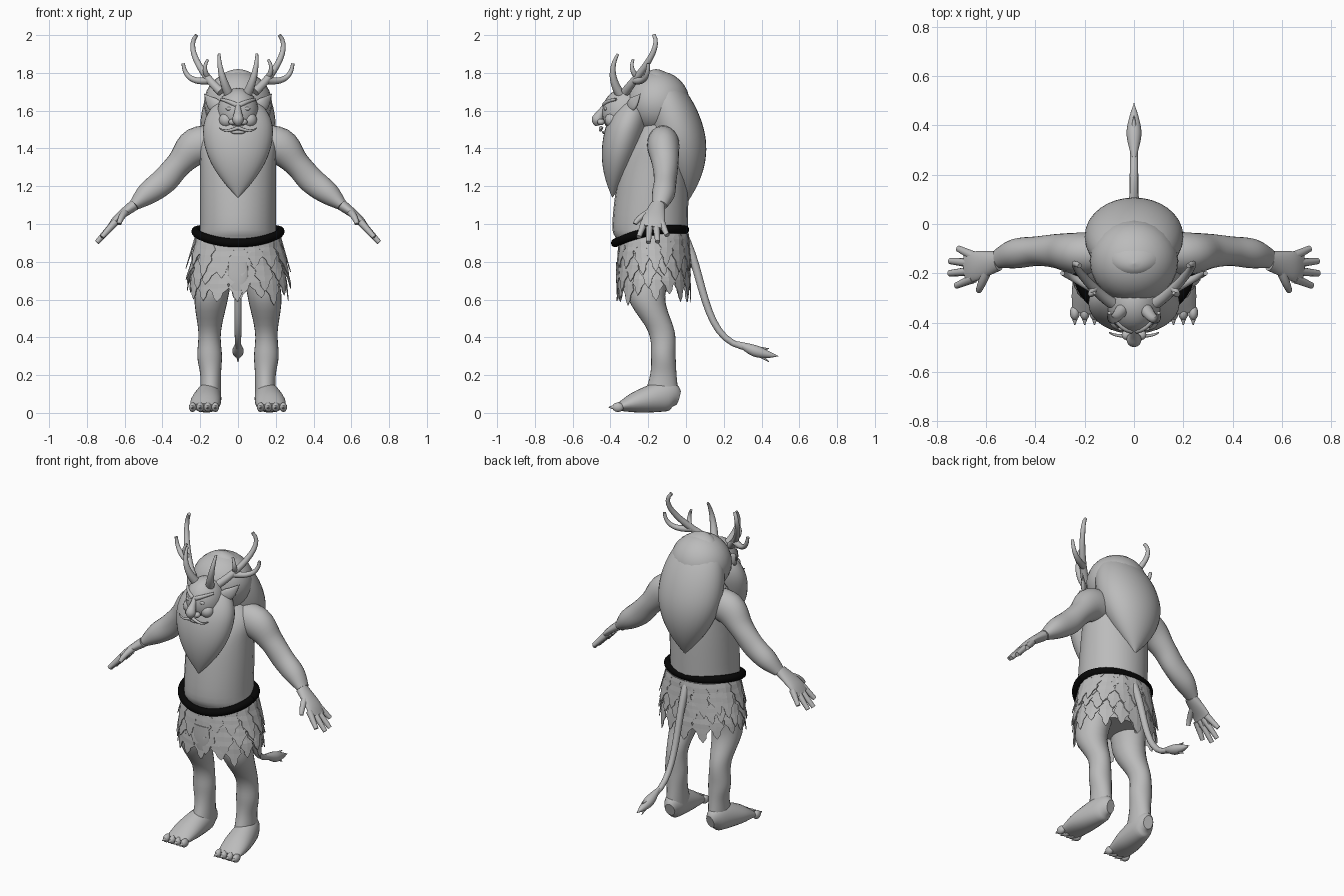
import bpy, bmesh, math, random
from mathutils import Vector, Matrix

random.seed(4)
if "Cube" in bpy.data.objects:
    bpy.data.objects.remove(bpy.data.objects["Cube"], do_unlink=True)


def material(name, value):
    mat = bpy.data.materials.new(name)
    mat.use_nodes = True
    colour = (value, value, value, 1)
    mat.diffuse_color = colour
    mat.node_tree.nodes["Principled BSDF"].inputs["Base Color"].default_value = colour
    return mat


GREY = material("stone grey", .5)
BLACK = material("rope black", .002)
X, Y, Z = Matrix.Identity(3)


def finish(name, bm, mat=GREY, mirror=False, smooth=True):
    bmesh.ops.recalc_face_normals(bm, faces=bm.faces)
    for face in bm.faces:
        face.smooth = smooth and len(face.verts) < 5
    mesh = bpy.data.meshes.new(name)
    bm.to_mesh(mesh)
    bm.free()
    mesh.materials.append(mat)
    obj = bpy.data.objects.new(name, mesh)
    bpy.context.scene.collection.objects.link(obj)
    if mirror:
        obj.modifiers.new("mirror", "MIRROR").use_mirror_merge = False
    return obj


def skin(name, rows, ref=None, mirror=False, mat=GREY, sides=24):
    """Join elliptical rings (x, y, z, width, depth); level rings unless ref is given."""
    bm = bmesh.new()
    centres = [Vector(row[:3]) for row in rows]
    rings = []
    for i, (centre, row) in enumerate(zip(centres, rows)):
        u, v = X, Y
        if ref is not None:
            ahead = centres[min(i + 1, len(rows) - 1)]
            along = (ahead - centres[max(i - 1, 0)]).normalized()
            u = (ref - along * ref.dot(along)).normalized()
            v = along.cross(u)
        width, depth = (max(radius, .001) for radius in row[3:])
        angles = [math.tau * k / sides for k in range(sides)]
        rings.append([bm.verts.new(centre + u * width * math.cos(a) + v * depth * math.sin(a))
                      for a in angles])
    for low, high in zip(rings, rings[1:]):
        for k in range(sides):
            bm.faces.new((low[k - 1], low[k], high[k], high[k - 1]))
    bm.faces.new(rings[0])
    bm.faces.new(rings[-1])
    return finish(name, bm, mat, mirror)


def loft(name, rows, ref=None, mirror=False):
    """Skin a smooth spline through a few rings."""
    rows = [Vector(row) for row in rows]
    padded = [rows[0]] + rows + [rows[-1]]
    steps = 5
    path = []
    for before, start, end, after in zip(padded, padded[1:], padded[2:], padded[3:]):
        for k in range(steps):
            t = k / steps
            ease = t * (1 - t) / 2
            straight = start.lerp(end, t * t * (3 - 2 * t))
            path.append(straight + (end - before) * ease * (1 - t) - (after - start) * ease * t)
    skin(name, path + [rows[-1]], ref, mirror)


def bezier(points, t):
    while len(points) > 1:
        points = [a.lerp(b, t) for a, b in zip(points, points[1:])]
    return points[0]


def tube(name, points, thick, thin, ref=X, mirror=False):
    """Tapered round tube along a Bezier curve."""
    points = [Vector(p) for p in points]
    rows = []
    for k in range(13):
        t = k / 12
        radius = thick + (thin - thick) * t
        rows.append((*bezier(points, t), radius, radius))
    skin(name, rows, ref, mirror, sides=12)


def teardrop(name, points, width, depth, peak):
    """Hair mass: round at the top, pointed at the bottom, widest at peak."""
    points = [Vector(p) for p in points]
    rows = []
    for k in range(33):
        t = (k / 32) ** 1.5
        s = t / peak - 1
        fullness = math.sqrt(1 - s * s) if s < 0 else 1 - ((t - peak) / (1 - peak)) ** 2
        rows.append((*bezier(points, t), width * fullness, depth * fullness))
    skin(name, rows, sides=32)


def ball(name, centre, size, mirror=False):
    bm = bmesh.new()
    place = Matrix.Translation(centre) @ Matrix.Diagonal((*size, 1))
    bmesh.ops.create_uvsphere(bm, u_segments=24, v_segments=16, radius=1, matrix=place)
    finish(name, bm, mirror=mirror)


# Body
loft("torso", [(0, -.17, .7, .15, .12), (0, -.18, .9, .2, .18), (0, -.19, 1, .2, .2),
               (0, -.17, 1.3, .2, .18), (0, -.15, 1.45, .2, .13), (0, -.15, 1.55, .1, .08)])

# Arms and hands
loft("arms", [(.1, -.12, 1.43, .08, .09), (.22, -.12, 1.41, .085, .1), (.31, -.11, 1.32, .07, .07),
              (.39, -.11, 1.23, .06, .07), (.48, -.12, 1.16, .06, .06),
              (.55, -.14, 1.1, .04, .03)], Y, True)
loft("palms", [(.55, -.15, 1.1, .04, .03), (.64, -.17, 1.03, .06, .02),
               (.68, -.18, .98, .06, .015)], Y, True)
for i, label in enumerate(("little", "ring", "middle", "index")):
    reach = .75 - .015 * (i - 1.6) ** 2
    tip = (reach, -.1 - .05 * i, 1.68 - 1.04 * reach)
    tube(label + "_fingers", [(.65, -.13 - .03 * i, 1.01), tip], .02, .013, Y, True)
tube("thumbs", [(.59, -.17, 1.07), (.62, -.25, 1.04), (.63, -.27, 1)], .022, .012, Z, True)

# Legs and feet
loft("legs", [(.1, -.17, .85, .09, .13), (.14, -.21, .62, .09, .1), (.15, -.13, .43, .06, .07),
              (.15, -.12, .3, .065, .065), (.145, -.12, .2, .055, .07),
              (.145, -.13, .1, .055, .09)], mirror=True)
loft("feet", [(.14, -.04, .08, .03, .04), (.15, -.1, .09, .06, .08),
              (.17, -.25, .06, .08, .06), (.18, -.36, .03, .07, .02)], X, True)
for i, label in enumerate(("inner", "second", "third", "outer")):
    toe = Vector((.12 + .04 * i, -.36, .03))
    ball(label + "_toes", toe, (.02, .03, .025), True)
    tube(label + "_claws", [toe - Y * .02, toe - Y * .05], .013, .002, X, True)

# Skirt of toothed leaves in three rows, the lowest row innermost
bm = bmesh.new()
for row in range(3):
    count = 16
    for n in range(count):
        heading = math.tau * (n + row / 2) / count - math.pi / 2
        top = .79 + .08 * row - .04 * max(0, -math.sin(heading))
        length = random.uniform(.14, .21)
        half_angle = random.uniform(.27, .36)
        lean = random.uniform(-.1, .1)
        lift = .009 * row + random.uniform(0, .006)
        strips = []
        for k in range(8):
            v = k / 7
            z = top - v * length
            flare = .05 * min(1, max(0, (.95 - z) * 4)) + lift + .018 * v
            half = half_angle * (1 - v * v) * (.7 if k % 2 else 1)
            strip = []
            for side in (-1, 0, 1):
                a = heading + lean * v + side * half
                strip.append(bm.verts.new(((.2 + flare) * math.cos(a),
                                           -.17 + (.18 + flare / 4) * math.sin(a), z)))
            strips.append(strip)
        for upper, lower in zip(strips, strips[1:]):
            for k in range(2):
                bm.faces.new((upper[k], upper[k + 1], lower[k + 1], lower[k]))
bmesh.ops.remove_doubles(bm, verts=bm.verts, dist=.00001)
skirt = finish("leaf_skirt", bm, smooth=False)
skirt.modifiers.new("thickness", "SOLIDIFY").thickness = .004
for label, y in (("front", -.36), ("back", .01)):
    loft(label + "_centre_leaf", [(0, y, .8, .05, .01), (0, y, .7, .05, .01), (0, y, .59, 0, 0)])

# Rope belt, dipping at the front
belt = []
for k in range(65):
    angle = math.tau * k / 64
    s = math.sin(angle)
    belt.append((.225 * math.cos(angle), -.19 + .185 * s, .96 + .035 * s - .025 * s * s,
                 .023, .022))
skin("rope_belt", belt, Z, mat=BLACK, sides=12)

# Tail with a three-pointed tuft
tube("tail", [(0, -.02, .95), (0, .1, .75), (0, .08, .4), (0, .3, .35)], .023, .016)
loft("tail_tuft", [(0, .27, .37, .01, .01), (0, .36, .33, .03, .03),
                   (0, .43, .31, .02, .02), (0, .49, .3, 0, 0)], X)
for label, z in (("upper", .34), ("lower", .27)):
    tube(label + "_tuft_tip", [(0, .34, .34), (0, .44, z)], .02, .002)

# Mane and beard
ball("hair_crown", (0, -.15, 1.64), (.18, .17, .17))
teardrop("mane", [(0, -.16, 1.82), (0, -.01, 1.47), (0, .01, 1.12)], .2, .145, .45)
teardrop("beard", [(0, -.27, 1.68), (0, -.35, 1.41), (0, -.39, 1.14)], .185, .11, .35)

# Head and face
ball("face", (0, -.32, 1.59), (.11, .125, .13))
loft("nose", [(0, -.42, 1.64, .01, .01), (0, -.45, 1.59, .02, .02),
              (0, -.47, 1.55, .03, .03), (0, -.47, 1.52, .01, .01)], X)
ball("nostrils", (.03, -.45, 1.54), (.02, .02, .017), True)
ball("cheeks", (.06, -.39, 1.55), (.04, .04, .04), True)
ball("eyes", (.045, -.425, 1.61), (.02, .01, .01), True)
tube("brows", [(.01, -.43, 1.63), (.05, -.43, 1.65), (.09, -.37, 1.66)], .014, .007, Z, True)
tube("moustache", [(0, -.45, 1.51), (.07, -.46, 1.48), (.1, -.44, 1.51)], .01, .003, Z, True)
ball("lower_lip", (0, -.425, 1.485), (.04, .02, .01))
loft("ears", [(.1, -.3, 1.62, .03, .015), (.14, -.28, 1.64, .035, .015),
              (.18, -.24, 1.69, 0, 0)], Z, True)

# Horns and antlers
tube("front_horns", [(.05, -.35, 1.69), (.1, -.42, 1.8), (.1, -.36, 1.9)], .026, .007, X, True)
tube("antler_beams", [(.09, -.32, 1.7), (.16, -.28, 1.76), (.29, -.12, 1.92), (.22, -.17, 2)],
     .024, .01, X, True)
tube("outer_tines", [(.15, -.27, 1.76), (.28, -.2, 1.74), (.29, -.2, 1.85)], .02, .009, Y, True)
tube("inner_tines", [(.16, -.26, 1.78), (.19, -.3, 1.82), (.16, -.28, 1.87)], .016, .007, X, True)
